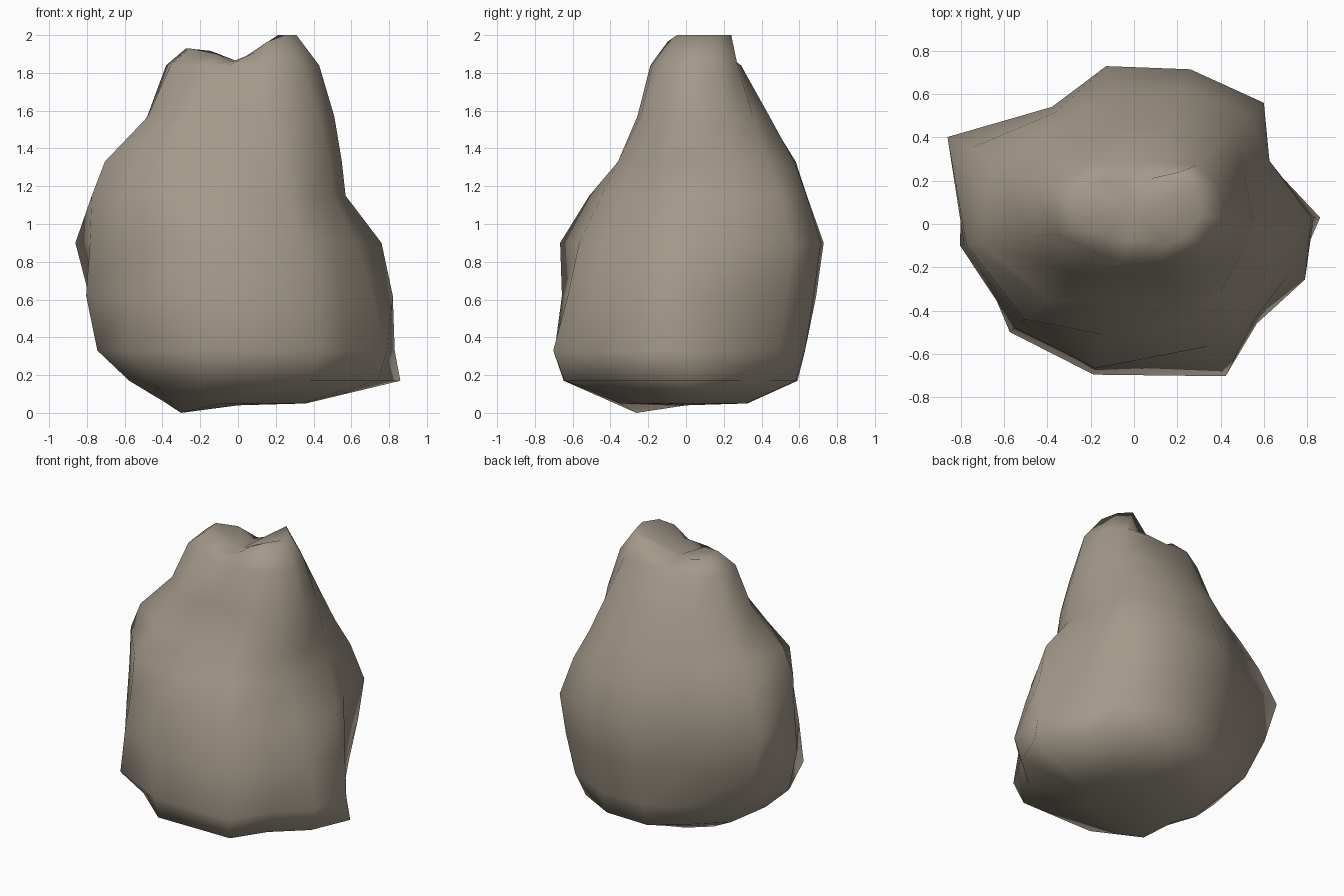
import bpy, bmesh, math

# Irregular boulder lofted from polar cross-sections
ANGLES = [2, 25, 43, 70, 100, 125, 155, 187, 221, 255, 301, 321, 342]
RINGS = [  # height, radius at each angle
    (0.05, (.36, .34, .36, .34, .33, .33, .36, .38, .40, .36, .29, .30, .34)),
    (0.17, (.86, .68, .65, .62, .60, .54, .58, .58, .61, .67, .75, .68, .78)),
    (0.33, (.83, .68, .72, .67, .64, .60, .74, .75, .76, .72, .82, .73, .83)),
    (0.62, (.82, .69, .78, .72, .70, .64, .87, .81, .73, .68, .73, .71, .75)),
    (0.90, (.76, .69, .82, .76, .74, .66, .95, .79, .69, .69, .66, .66, .66)),
    (1.15, (.57, .60, .73, .68, .65, .63, .83, .78, .67, .53, .52, .51, .53)),
    (1.33, (.55, .56, .63, .61, .59, .58, .71, .71, .53, .37, .42, .46, .51)),
    (1.57, (.51, .51, .52, .47, .44, .46, .53, .48, .36, .25, .30, .38, .45)),
    (1.84, (.43, .43, .40, .31, .28, .35, .42, .36, .21, .18, .22, .28, .36)),
]


def summit_point(p):
    # Two summits with a saddle between them
    x = p.x * .72
    rise = 0.16 * min(x / 0.2, 1) if x > 0 else 0.09 * min(-x / 0.17, 1)
    return x, p.y * (.75 if x > .1 else .6) + .035, 1.84 + rise


bm = bmesh.new()
loops = []
for i, (z, radii) in enumerate(RINGS):
    loop = []
    for a, r in zip(ANGLES, radii):
        x, y = r * math.cos(math.radians(a)), r * math.sin(math.radians(a))
        low = i == 0 and x < -0.2 and y < -0.2   # lowest resting corner
        loop.append(bm.verts.new((x, y, 0 if low else z)))
    loops.append(loop)

# Summit ring, drawn in from the ring below
loops.append([bm.verts.new(summit_point(v.co)) for v in loops[-1]])

# Sides
n = len(ANGLES)
for lower, upper in zip(loops, loops[1:]):
    for k in range(n):
        j = (k + 1) % n
        bm.faces.new((lower[k], lower[j], upper[j], upper[k]))

# Underside and saddle
for loop, centre in ((loops[0], (0, 0, .04)), (loops[-1], (0, .07, 1.86))):
    c = bm.verts.new(centre)
    for k in range(n):
        bm.faces.new((loop[k], loop[(k + 1) % n], c))

bmesh.ops.recalc_face_normals(bm, faces=bm.faces)
for f in bm.faces:
    f.smooth = True

mesh = bpy.data.meshes.new("boulder")
bm.to_mesh(mesh)
bm.free()

stone = bpy.data.materials.new("warm_grey_stone")
stone.diffuse_color = (0.37, 0.32, 0.255, 1)
mesh.materials.append(stone)
boulder = bpy.data.objects.new("boulder", mesh)
bpy.context.collection.objects.link(boulder)
